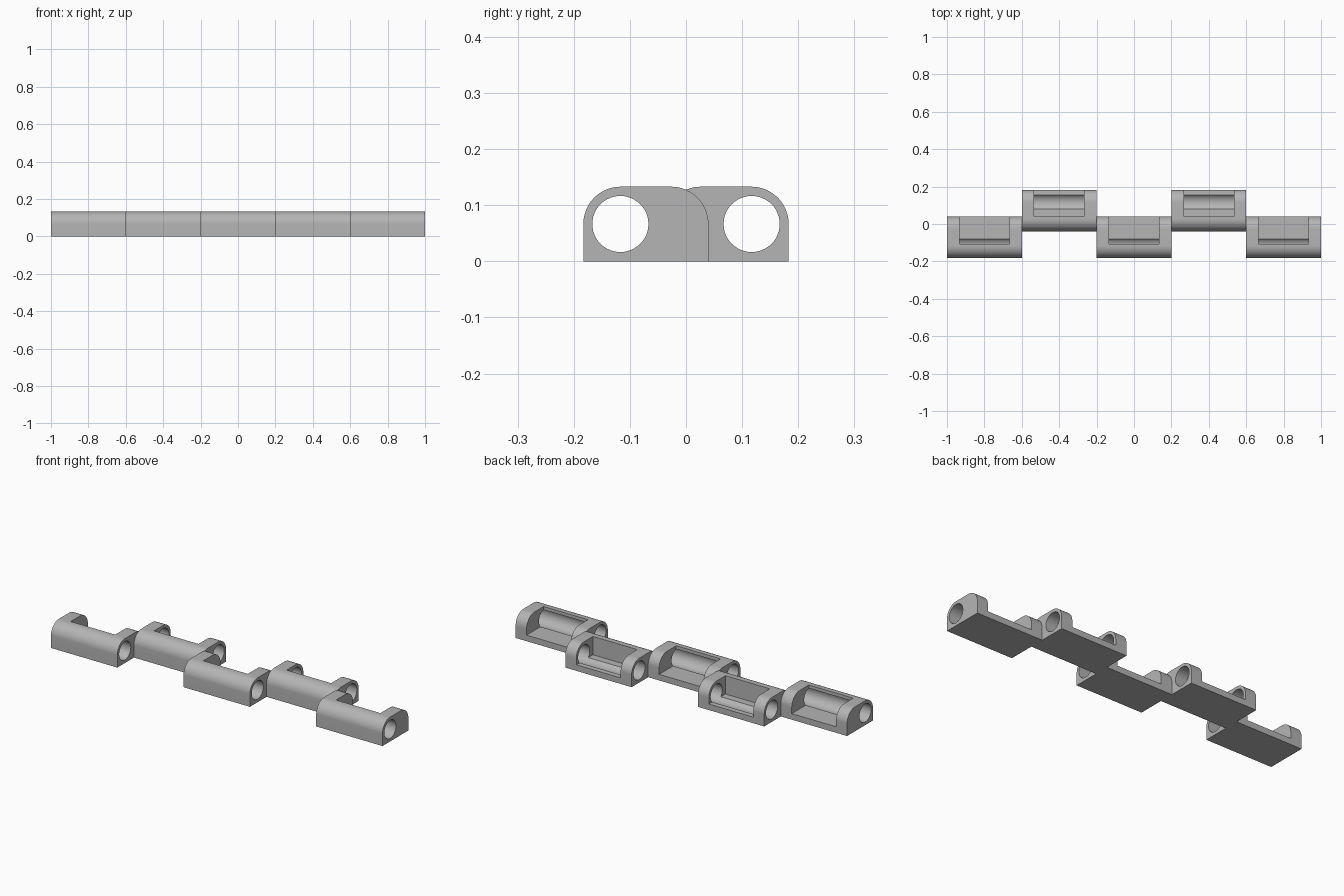
import bpy
import bmesh
from math import cos, sin, pi, radians

if "Cube" in bpy.data.objects:
    bpy.data.objects.remove(bpy.data.objects["Cube"])

LENGTH = 0.4        # link length along x
HEIGHT = 0.133
RADIUS = HEIGHT / 2
BORE = 0.05
AXIS = 0.117        # distance of the bore from the centre line
OUTER, INNER = 0.183, 0.04
END_WALL = 0.066
FLOOR = 0.033

grey = bpy.data.materials.new("Plain grey")
grey.use_nodes = True
colour = (0.46, 0.46, 0.46, 1)
grey.diffuse_color = colour
grey.node_tree.nodes["Principled BSDF"].inputs["Base Color"].default_value = colour


def arc(cy, cz, r, start, end, steps):
    return [(cy + r * cos(start + (end - start) * i / steps),
             cz + r * sin(start + (end - start) * i / steps)) for i in range(steps + 1)]


def extrude(name, profile, length):
    """Closed (y, z) profile extruded along x, centred on x = 0."""
    bm = bmesh.new()
    face = bm.faces.new([bm.verts.new((-length / 2, y, z)) for y, z in profile])
    grown = bmesh.ops.extrude_face_region(bm, geom=[face])["geom"]
    moved = [v for v in grown if isinstance(v, bmesh.types.BMVert)]
    bmesh.ops.translate(bm, verts=moved, vec=(length, 0, 0))
    bmesh.ops.recalc_face_normals(bm, faces=bm.faces)
    mesh = bpy.data.meshes.new(name)
    bm.to_mesh(mesh)
    bm.free()
    obj = bpy.data.objects.new(name, mesh)
    bpy.context.collection.objects.link(obj)
    return obj


def select(obj):
    bpy.ops.object.select_all(action='DESELECT')
    obj.select_set(True)
    bpy.context.view_layer.objects.active = obj


def cut(obj, cutter):
    cutter.hide_render = True
    mod = obj.modifiers.new("cut", 'BOOLEAN')
    mod.operation = 'DIFFERENCE'
    mod.solver = 'EXACT'
    mod.object = cutter
    select(obj)
    bpy.ops.object.modifier_apply(modifier=mod.name)
    bpy.data.objects.remove(cutter)


def make_link(name, y_min, y_max, bore_y, pocket_y):
    # Body with flat base and rounded upper corners
    body = ([(y_min, 0), (y_max, 0)]
            + arc(y_max - RADIUS, RADIUS, RADIUS, 0, pi / 2, 16)
            + arc(y_min + RADIUS, RADIUS, RADIUS, pi / 2, pi, 16))
    link = extrude(name, body, LENGTH)
    link.data.materials.append(grey)
    # Bore through the full length
    circle = arc(bore_y, RADIUS, BORE, 0, 2 * pi, 48)[:-1]
    cut(link, extrude("bore_cutter", circle, LENGTH + 0.1))
    # Pocket open to the top and the back
    pocket = [(pocket_y, FLOOR), (0.4, FLOOR), (0.4, 0.3), (pocket_y, 0.3)]
    cut(link, extrude("pocket_cutter", pocket, LENGTH - 2 * END_WALL))
    select(link)
    bpy.ops.object.shade_smooth_by_angle(angle=radians(30))
    return link


front = make_link("front_link", -OUTER, INNER, -AXIS, -0.107)
back = make_link("back_link", -INNER, OUTER, AXIS, 0.04)

# Alternate the two kinds of link along the row
for source, places in ((front, (-0.8, 0, 0.8)), (back, (-0.4, 0.4))):
    source.location.x = places[0]
    for x in places[1:]:
        copy = source.copy()
        copy.location.x = x
        bpy.context.collection.objects.link(copy)
